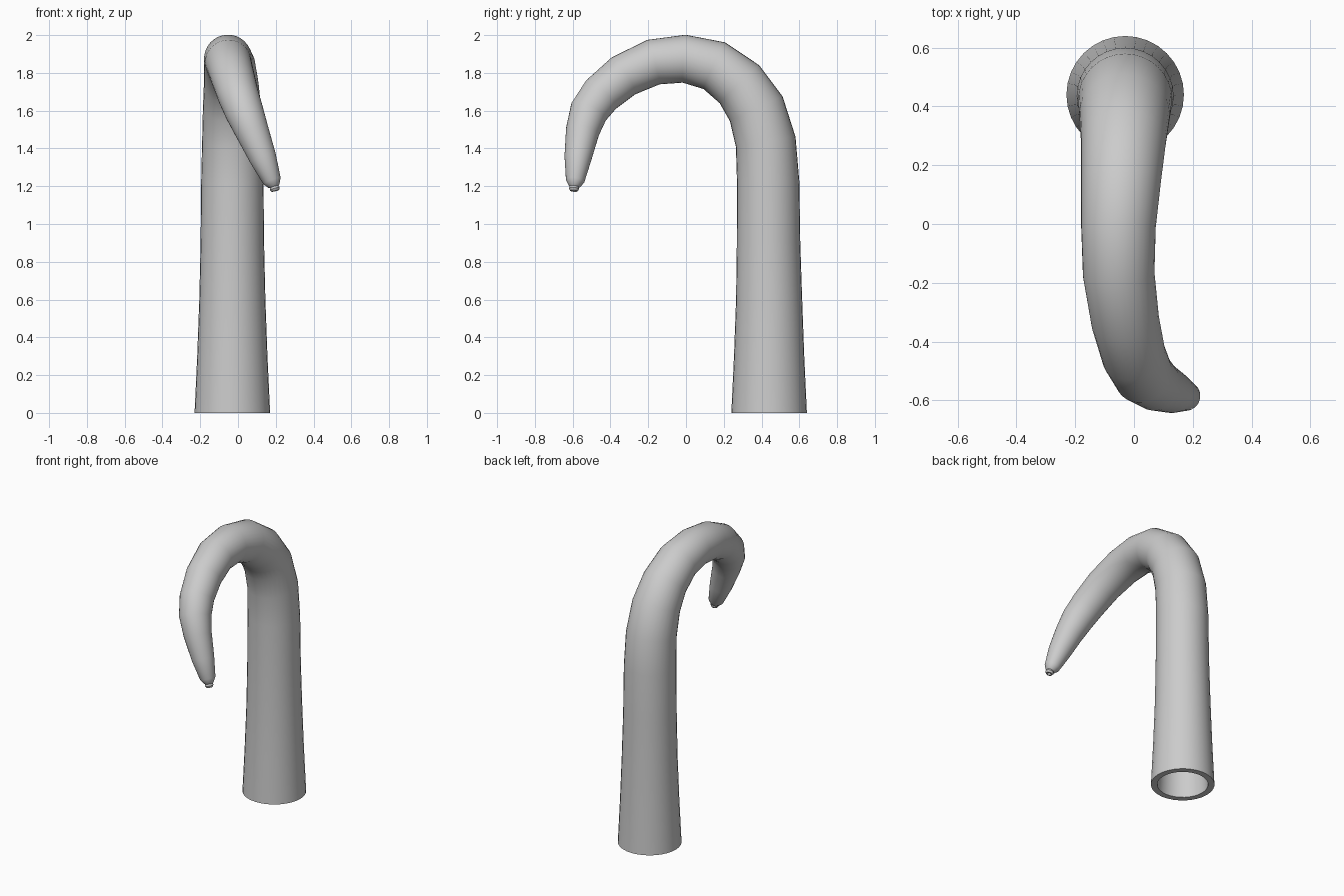
import bpy, bmesh, math
from mathutils import Vector

if "Cube" in bpy.data.objects:
    bpy.data.objects.remove(bpy.data.objects["Cube"])

SIDES = 32
WALL = 0.04

# Centreline points and outer radius: x, y, z, r
path = [
    (-0.03, 0.44, 0.00, 0.200), (-0.03, 0.44, 0.30, 0.186),
    (-0.03, 0.44, 0.60, 0.175), (-0.03, 0.437, 0.90, 0.168),
    (-0.03, 0.435, 1.22, 0.165), (-0.03, 0.422, 1.435, 0.160),
    (-0.032, 0.372, 1.61, 0.154), (-0.036, 0.283, 1.74, 0.145),
    (-0.044, 0.15, 1.838, 0.136), (-0.053, -0.01, 1.875, 0.127),
    (-0.052, -0.172, 1.857, 0.122), (-0.03, -0.33, 1.785, 0.116),
    (0.0, -0.45, 1.685, 0.109), (0.033, -0.515, 1.595, 0.102),
    (0.075, -0.548, 1.49, 0.089), (0.132, -0.572, 1.35, 0.072),
    (0.180, -0.587, 1.228, 0.049), (0.190, -0.591, 1.203, 0.032),
    (0.192, -0.592, 1.197, 0.024), (0.195, -0.593, 1.187, 0.027),
    (0.198, -0.594, 1.175, 0.020),
]
points = [Vector(p[:3]) for p in path]
radii = [p[3] for p in path]

# Ring frames carried along the centreline without twisting
frames = []
u, prev = Vector((1, 0, 0)), Vector((0, 0, 1))
for i in range(len(points)):
    a = (points[i] - points[max(i - 1, 0)]).normalized()
    b = (points[min(i + 1, len(points) - 1)] - points[i]).normalized()
    t = (a + b).normalized()
    u = prev.rotation_difference(t) @ u
    u = (u - t * u.dot(t)).normalized()
    frames.append((u.copy(), t.cross(u)))
    prev = t

bm = bmesh.new()


def ring(i, r):
    u, v = frames[i]
    angles = [2 * math.pi * k / SIDES for k in range(SIDES)]
    return [bm.verts.new(points[i] + r * (u * math.cos(a) + v * math.sin(a))) for a in angles]


# Outer skin up to the tip, then inner skin back down to the base
rings = [ring(i, r) for i, r in enumerate(radii)]
rings += [ring(i, max(radii[i] - WALL, 0.012)) for i in reversed(range(len(path)))]
for r0, r1 in zip(rings, rings[1:] + rings[:1]):
    for k in range(SIDES):
        n = (k + 1) % SIDES
        bm.faces.new((r0[k], r0[n], r1[n], r1[k]))
bmesh.ops.recalc_face_normals(bm, faces=bm.faces)

mesh = bpy.data.meshes.new("hooked_tube")
bm.to_mesh(mesh)
bm.free()
tube = bpy.data.objects.new("hooked_tube", mesh)
bpy.context.collection.objects.link(tube)
bpy.context.view_layer.objects.active = tube
tube.select_set(True)
bpy.ops.object.shade_smooth_by_angle(angle=math.radians(40))
